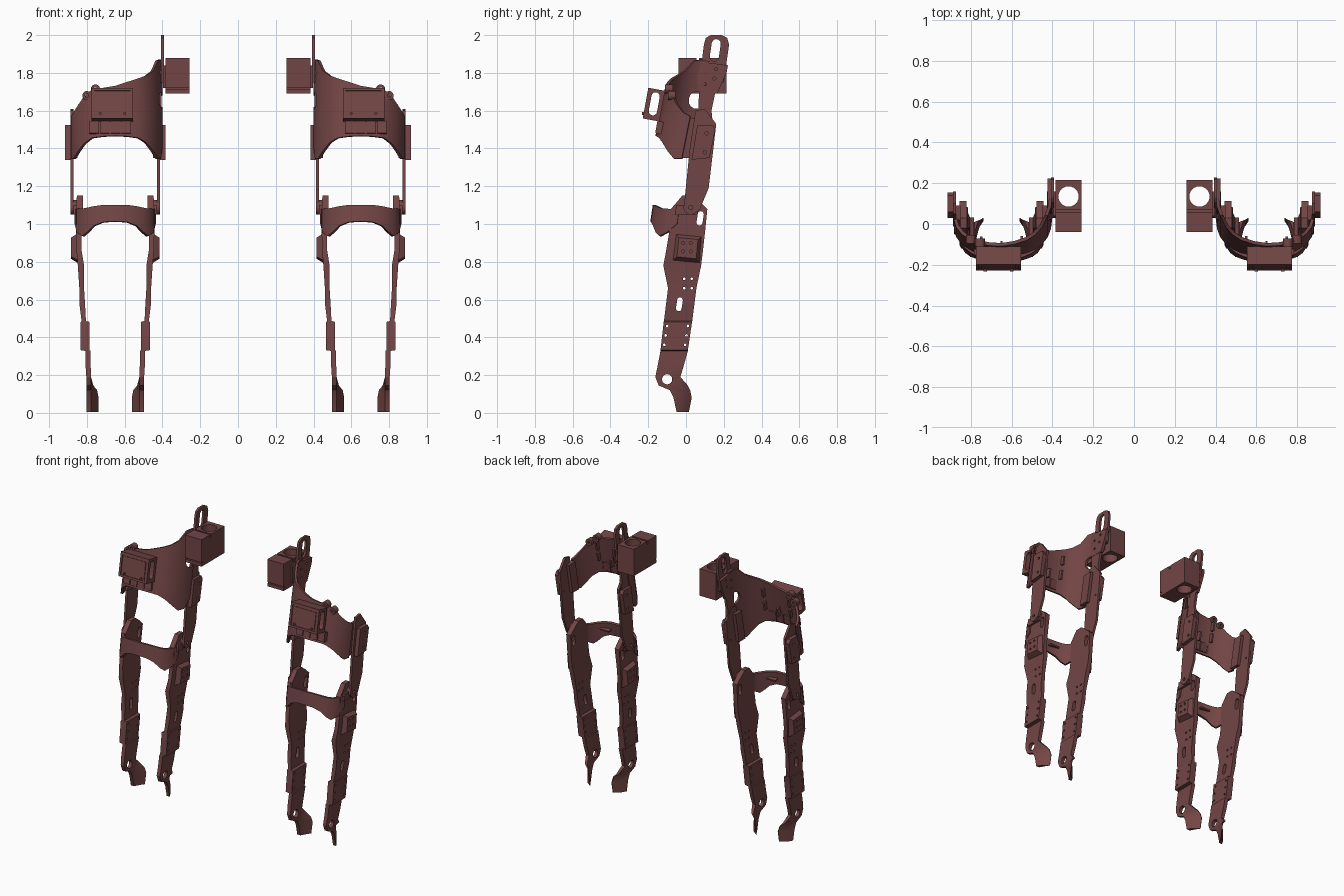
import bpy, bmesh, math
from mathutils import Matrix, Vector

if "Cube" in bpy.data.objects:
    bpy.data.objects.remove(bpy.data.objects["Cube"])

CX = 0.65  # centre line of one leg; everything is mirrored across x = 0
mat = bpy.data.materials.new("dark_red")
mat.diffuse_color = (0.17, 0.06, 0.06, 1)
mat.use_nodes = True
mat.node_tree.nodes["Principled BSDF"].inputs["Base Color"].default_value = mat.diffuse_color


def finish(name, bm, cut=None, thick=0):
    bmesh.ops.recalc_face_normals(bm, faces=bm.faces)
    me = bpy.data.meshes.new(name)
    bm.to_mesh(me)
    bm.free()
    ob = bpy.data.objects.new(name, me)
    bpy.context.collection.objects.link(ob)
    if thick:
        m = ob.modifiers.new("thickness", 'SOLIDIFY')
        m.thickness, m.offset, m.use_even_offset = thick, 0, True
    cutter = None
    if cut:
        cme = bpy.data.meshes.new("cutter")
        cut.to_mesh(cme)
        cut.free()
        cutter = bpy.data.objects.new("cutter", cme)
        cutter.hide_render = True
        bpy.context.collection.objects.link(cutter)
        m = ob.modifiers.new("holes", 'BOOLEAN')
        m.object, m.operation, m.solver = cutter, 'DIFFERENCE', 'EXACT'
    if thick or cut:
        dg = bpy.context.evaluated_depsgraph_get()
        ob.data = bpy.data.meshes.new_from_object(ob.evaluated_get(dg))
        ob.modifiers.clear()
        if cutter:
            bpy.data.objects.remove(cutter)
    ob.data.materials.clear()
    ob.data.materials.append(mat)
    ob.modifiers.new("other_leg", 'MIRROR').use_clip = False
    return ob


def prism(bm, pts, x0, x1):
    """Extrude a (y, z) outline along x."""
    a = [bm.verts.new((x0, y, z)) for y, z in pts]
    b = [bm.verts.new((x1, y, z)) for y, z in pts]
    bm.faces.new(a)
    bm.faces.new(b[::-1])
    for i in range(len(a)):
        j = (i + 1) % len(a)
        bm.faces.new((a[i], b[i], b[j], a[j]))
    bmesh.ops.recalc_face_normals(bm, faces=bm.faces)


def slot(y, z, r, half, lean=0.15, n=8):
    """Rounded slot outline; half = 0 gives a circle."""
    c, s = math.cos(-lean), math.sin(-lean)
    out = []
    for k, sg in ((0, 1), (1, -1)):
        for i in range(n):
            t = math.pi * (k + (i + (0.5 if half == 0 else 0)) / (n if half == 0 else n - 1))
            u, v = r * math.cos(t), r * math.sin(t) + sg * half
            out.append((y + c * u - s * v, z + s * u + c * v))
    return out


def holes(shapes, x0, x1):
    bm = bmesh.new()
    for s in shapes:
        prism(bm, s, min(x0, x1), max(x0, x1))
    return bm


def plate(name, pts, x0, x1, shapes=()):
    bm = bmesh.new()
    prism(bm, pts, x0, x1)
    return finish(name, bm, holes(shapes, min(x0, x1) - .05, max(x0, x1) + .05) if shapes else None)


def box(bm, c, size, tilt=0):
    M = Matrix.Translation(c) @ Matrix.Rotation(tilt, 4, 'X') @ Matrix.Diagonal((*size, 1))
    bmesh.ops.create_cube(bm, size=1, matrix=M)


def cyl(bm, c, r, h, axis):
    R = Matrix.Rotation(math.pi / 2, 4, axis) if axis else Matrix()
    bmesh.ops.create_cone(bm, cap_ends=True, segments=24, radius1=r, radius2=r, depth=h,
                          matrix=Matrix.Translation(c) @ R)


def cuff(name, cols, zref, lean, thick, cut=None):
    """Curved sheet from (x, y, z_bottom, z_top) columns."""
    bm = bmesh.new()
    rows = [[bm.verts.new((x, y + lean * (z - zref), z)) for z in (a, (a + b) / 2, b)] for x, y, a, b in cols]
    for p, q in zip(rows, rows[1:]):
        for i in range(2):
            bm.faces.new((p[i], q[i], q[i + 1], p[i + 1]))
    return finish(name, bm, cut, thick)


# shin strut stations: z, y front, y back, inner offset, outer offset
SHIN = [(1.15, -.02, .03, .17, .203), (1.12, -.045, .07, .17, .205), (1.08, -.08, .113, .172, .207),
        (.95, -.09, .10, .178, .207), (.86, -.105, .09, .178, .205), (.78, -.12, .08, .165, .198),
        (.66, -.095, .055, .165, .19), (.58, -.105, .045, .16, .19), (.486, -.117, .033, .155, .178),
        (.482, -.118, .032, .136, .183), (.332, -.135, .01, .136, .183), (.328, -.135, .01, .13, .157),
        (.25, -.15, -.012, .13, .157), (.19, -.162, -.03, .128, .153), (.145, -.145, .01, .128, .152),
        (.12, -.085, .022, .128, .152), (.08, -.066, .03, .128, .152), (.005, -.05, .015, .128, .152)]
THIGH = [(.05, 1.6), (.10, 1.61), (.16, 1.53), (.145, 1.40), (.12, 1.19), (.07, 1.07), (.02, 1.05),
         (-.012, 1.08), (0, 1.2), (.02, 1.4)]

for s, side in ((1, "outer"), (-1, "inner")):
    # shin strut with heel blade curling inward at the back
    bm = bmesh.new()
    rings = []
    for z, y0, y1, d0, d1 in SHIN:
        w = .062 * min(1, max(0, (.16 - z) / .05))
        ym, wm = (y0 + y1) / 2, w * .3
        ring = [(d0, y0), (d1, y0), (d1 - wm, ym), (d1 - w, y1), (d0 - w * .65, y1), (d0 - wm, ym)]
        rings.append([bm.verts.new((CX + s * d, y, z)) for d, y in ring])
    for p, q in zip(rings, rings[1:]):
        for i in range(6):
            j = (i + 1) % 6
            bm.faces.new((p[i], p[j], q[j], q[i]))
    bm.faces.new(rings[0])
    bm.faces.new(rings[-1])
    shapes = [slot(-.1, .178, .027, 0), slot(-.035, .575, .015, .022), slot(.075, 1.03, .016, .022)]
    for z in (.36, .41, .46):
        shapes += [slot(-.115 + .15 * (z - .36), z, .007, 0), slot(-.005 + .15 * (z - .36), z, .007, 0)]
    for z in (.66, .71):
        shapes += [slot(-.01, z, .007, 0), slot(.03, z, .007, 0)]
    finish(side + "_shin_strut", bm, holes(shapes, CX + s * .05, CX + s * .3))

    # sloped boss on the calf
    bm = bmesh.new()
    bmesh.ops.create_cone(bm, cap_ends=True, segments=4, radius1=.1, radius2=.072, depth=.034)
    M = (Matrix.Translation((CX + s * .217, .008, .872)) @ Matrix.Rotation(-.1, 4, 'X')
         @ Matrix.Rotation(s * math.pi / 2, 4, 'Y') @ Matrix.Rotation(math.pi / 4, 4, 'Z'))
    bm.transform(M)
    shapes = [slot(y, z, .008, 0) for y in (-.015, .025) for z in (.855, .9)]
    finish(side + "_calf_boss", bm, holes(shapes, CX + s * .226, CX + s * .26))

    # knee pivot, with the hole through its cap
    bm = bmesh.new()
    cyl(bm, (CX + s * .213, .025, 1.088), .038, .05, 'Y')
    finish(side + "_knee_pivot", bm, holes([slot(.025, 1.088, .012, 0)], CX + s * .225, CX + s * .26))
    plate(side + "_knee_clip", [(-.06, 1.05), (.06, 1.05), (.07, 1.1), (-.05, 1.1)], CX + s * .2, CX + s * .222)

    # thigh strut and its thick side pad
    plate(side + "_thigh_strut", THIGH, CX + s * .222, CX + s * .238,
          [slot(.025, 1.088, .011, 0), slot(.115, 1.38, .006, 0)])
    plate(side + "_thigh_pad", [(.03, 1.34), (.125, 1.35), (.155, 1.5), (.14, 1.525), (.06, 1.525)],
          CX + s * .236, CX + s * .265, [slot(.1, 1.38, .009, 0), slot(.11, 1.48, .009, 0)])
    plate(side + "_pad_backing", [(-.02, 1.35), (.05, 1.35), (.09, 1.56), (.02, 1.56)], CX + s * .2, CX + s * .224)

# inner strut running up to the hip
plate("hip_strut", [(.06, 1.5), (.145, 1.5), (.135, 1.6), (.16, 1.72), (.07, 1.72)], .405, .423)
plate("hip_slot_plate", [(.07, 1.75), (.2, 1.75), (.228, 1.95), (.218, 1.985), (.19, 2.0), (.13, 2.0), (.105, 1.985), (.095, 1.95)],
      .392, .408, [slot(.155, 1.92, .024, .035)])
plate("hip_bracket", [(.07, 1.69), (.165, 1.69), (.215, 1.8), (.222, 1.84), (.075, 1.86), (.055, 1.8)], .405, .425,
      [slot(y, z, .008, 0) for y, z in ((.1, 1.8), (.15, 1.77), (.16, 1.82), (.1, 1.74))])

# hip block with a vertical bore
bm = bmesh.new()
box(bm, (.321, .0875, 1.785), (.128, .255, .19))
cut = bmesh.new()
cyl(cut, (.321, .135, 1.785), .05, .4, None)
box(cut, (.321, .062, 1.88), (.2, .012, .05))
box(cut, (.321, -.04, 1.715), (.2, .03, .008))
finish("hip_block", bm, cut)
bm = bmesh.new()
box(bm, (.388, .1, 1.78), (.02, .12, .12))
finish("hip_block_mount", bm)

# thigh cuff, higher on the inner side
cuff("thigh_cuff", [(.408, .075, 1.40, 1.86), (.415, .03, 1.345, 1.87), (.43, -.01, 1.345, 1.865), (.455, -.05, 1.385, 1.81),
                    (.49, -.085, 1.43, 1.785), (.53, -.107, 1.455, 1.77), (.59, -.122, 1.463, 1.75), (.65, -.127, 1.465, 1.73),
                    (.71, -.122, 1.463, 1.72), (.77, -.107, 1.455, 1.71), (.81, -.08, 1.425, 1.675), (.84, -.05, 1.385, 1.63),
                    (.865, -.01, 1.345, 1.59), (.876, .03, 1.345, 1.57)],
     1.6, .2, .016, holes([slot(.055, 1.655, .04, .005)], .3, .5))
# short stiffening fins behind the cuff
bm = bmesh.new()
for x, z in ((.55, 1.58), (.55, 1.68), (.65, 1.56), (.75, 1.58), (.75, 1.66)):
    box(bm, (x, -.095 + .2 * (z - 1.6), z), (.012, .03, .06), -.2)
for x in (.57, .73):
    box(bm, (x, -.145, 1.05), (.07, .03, .01), -.2)
finish("cuff_fins", bm)

# electronics box on the thigh, open slot from side to side
T = -.18
bm = bmesh.new()
box(bm, (.665, -.17, 1.632), (.22, .09, .165), T)
cut = holes([slot(-.168, 1.636, .022, .04, .18)], .4, .9)
c = Vector((.665, -.218, 1.64))
box(cut, c, (.19, .02, .135), T)
finish("thigh_box", bm, cut)
bm = bmesh.new()
box(bm, (.665, -.207, 1.638), (.172, .012, .118), T)
for x in (.6, .73):
    cyl(bm, (x, -.222, 1.585), .008, .02, 'X')
finish("box_panel", bm)

# row of tabs beneath the box, and lugs beside it
bm = bmesh.new()
for i in range(4):
    box(bm, (.592 + .056 * i, -.14, 1.51), (.05, .035, .065), T)
finish("box_tabs", bm)
bm = bmesh.new()
for x, y, z in ((.755, -.09, 1.715), (.8, -.075, 1.68)):
    cyl(bm, (x, y, z), .024, .04, 'X')
cut = bmesh.new()
for x, z in ((.755, 1.715), (.8, 1.68)):
    cyl(cut, (x, -.08, z), .009, .2, 'X')
finish("box_lugs", bm, cut)

# shin cuff, symmetric arch
half = [(.205, -.04, 1.0, 1.08), (.195, -.085, .955, 1.08), (.17, -.12, .935, 1.08), (.145, -.14, .955, 1.085),
        (.11, -.158, .99, 1.093), (.06, -.172, 1.01, 1.1)]
cuff("shin_cuff", [(CX - d, y, a, b) for d, y, a, b in half] + [(CX, -.175, 1.012, 1.1)]
     + [(CX + d, y, a, b) for d, y, a, b in half[::-1]], 1.04, .15, .02)

# crisp edges, smooth curves
for ob in bpy.data.objects:
    ob.select_set(ob.type == 'MESH')
bpy.context.view_layer.objects.active = bpy.data.objects["shin_cuff"]
bpy.ops.object.shade_smooth_by_angle(angle=math.radians(30))
